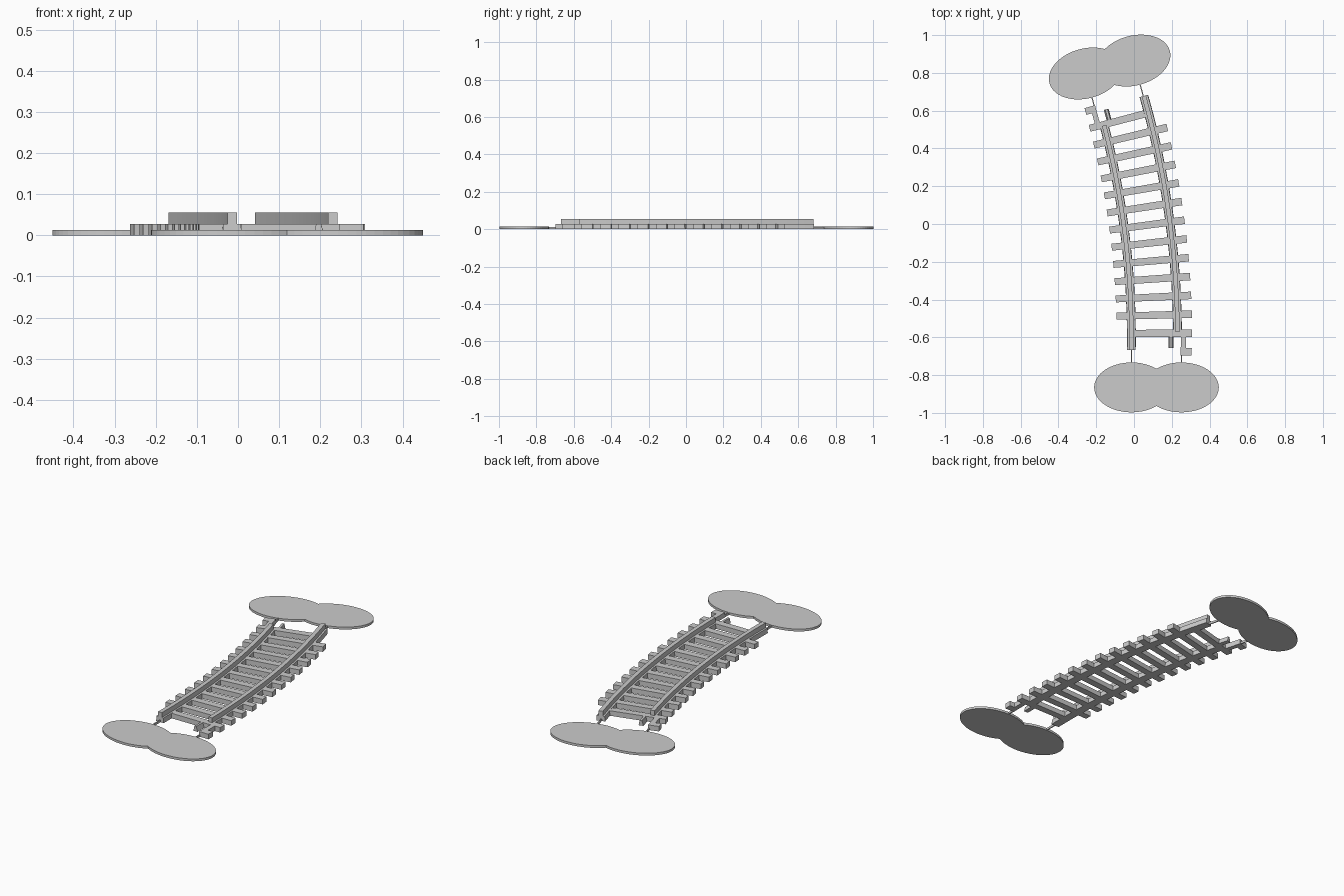
import bpy, bmesh
from math import sin, cos, radians, acos, pi
from mathutils import Matrix, Vector

cube = bpy.data.objects.get("Cube")
if cube:
    bpy.data.objects.remove(cube)

grey = bpy.data.materials.new("plain_grey")
grey.use_nodes = True
colour = (0.6, 0.6, 0.6, 1)
grey.diffuse_color = colour
grey.node_tree.nodes["Principled BSDF"].inputs["Base Color"].default_value = colour

RADIUS = 4.57            # curve radius of the track centre line
MID = Vector((0.069, -0.006))
LAST = 12                # sleepers are numbered 0 to LAST along the curve
TIE_Z = 0.028
RAIL_Z = 0.055
DISC_Z = 0.013


def on_track(i, r, z):
    """Point at sleeper number i, r to the side of the centre line."""
    a, m = radians(7.5 + (i - LAST / 2) * 1.2), radians(7.5)
    return (MID.x + (RADIUS + r) * cos(a) - RADIUS * cos(m),
            MID.y + (RADIUS + r) * sin(a) - RADIUS * sin(m), z)


def finish(name, bm):
    bmesh.ops.recalc_face_normals(bm, faces=bm.faces)
    mesh = bpy.data.meshes.new(name)
    bm.to_mesh(mesh)
    bm.free()
    mesh.materials.append(grey)
    obj = bpy.data.objects.new(name, mesh)
    bpy.context.collection.objects.link(obj)
    return obj


def sweep(name, section, i0, i1, steps=1, flip=False):
    """Carry a cross-section of (r, z) points along the curve."""
    bm = bmesh.new()
    rings = []
    for k in range(steps + 1):
        i = i0 + (i1 - i0) * k / steps
        rings.append([bm.verts.new(on_track(LAST - i, -r, z) if flip else on_track(i, r, z))
                      for r, z in section])
    n = len(section)
    for a, b in zip(rings, rings[1:]):
        for j in range(n):
            bm.faces.new((a[j], a[(j + 1) % n], b[(j + 1) % n], b[j]))
    bm.faces.new(rings[0])
    bm.faces.new(rings[-1])
    return finish(name, bm)


def box(r0, r1, z=TIE_Z):
    return [(r0, 0), (r1, 0), (r1, z), (r0, z)]


# Full sleepers
for i in range(1, LAST):
    sweep(f"sleeper_{i}", box(-0.2, 0.2), i - 0.2, i + 0.2)

for flip, end in ((False, "front"), (True, "back")):
    # Rail: wide foot with a narrow head
    c = -0.122
    half = [(0.0235, 0), (0.0215, TIE_Z), (0.0115, TIE_Z), (0.0115, RAIL_Z)]
    section = [(c + r, z) for r, z in half] + [(c - r, z) for r, z in reversed(half)]
    sweep(f"{end}_socketed_rail", section, -0.95, LAST - 0.05, 26, flip)

    # Shortened end sleeper and the joint pieces around the open socket
    sweep(f"{end}_end_sleeper", box(-0.1, 0.2), -0.2, 0.2, 1, flip)
    tongue = [(0.076, 0), (0.102, 0), (0.094, TIE_Z), (0.082, TIE_Z)]
    sweep(f"{end}_joint_tongue", tongue, -0.8, 0, 1, flip)
    sweep(f"{end}_joint_side", box(0.14, 0.167), -1.2, 0, 1, flip)
    sweep(f"{end}_joint_stub", box(0.16, 0.198), -1.2, -0.8, 1, flip)


# Pair of merged oval pads with thin stems leading to the rails
def extrude_outline(bm, points, height):
    face = bm.faces.new([bm.verts.new((x, y, 0)) for x, y in points])
    result = bmesh.ops.extrude_face_region(bm, geom=[face], use_keep_orig=True)
    verts = [v for v in result["geom"] if isinstance(v, bmesh.types.BMVert)]
    bmesh.ops.translate(bm, verts=verts, vec=(0, 0, height))


OFF, AX, AY, SEG = 0.132, 0.198, 0.132, 40
for name, x, y, turn in (("front", 0.119, -0.865, 0), ("back", -0.129, 0.831, 195)):
    place = Matrix.Translation((x, y, 0)) @ Matrix.Rotation(radians(turn), 4, "Z")
    notch = acos(OFF / AX)
    left = []
    for k in range(SEG + 1):
        t = notch + (2 * pi - 2 * notch) * k / SEG
        left.append((-OFF + AX * cos(t), AY * sin(t)))
    right = [(-px, -py) for px, py in left]
    bm = bmesh.new()
    extrude_outline(bm, left[:-1] + right[:-1], DISC_Z)
    finish(f"{name}_oval_pads", bm).matrix_world = place
    for side, sx, tip in (("left", -OFF, 0.205), ("right", OFF, 0.185)):
        bm = bmesh.new()
        w = 0.003
        extrude_outline(bm, [(sx - w, 0.12), (sx + w, 0.12), (sx + w, tip), (sx - w, tip)],
                        DISC_Z - 0.001)
        finish(f"{name}_{side}_stem", bm).matrix_world = place
